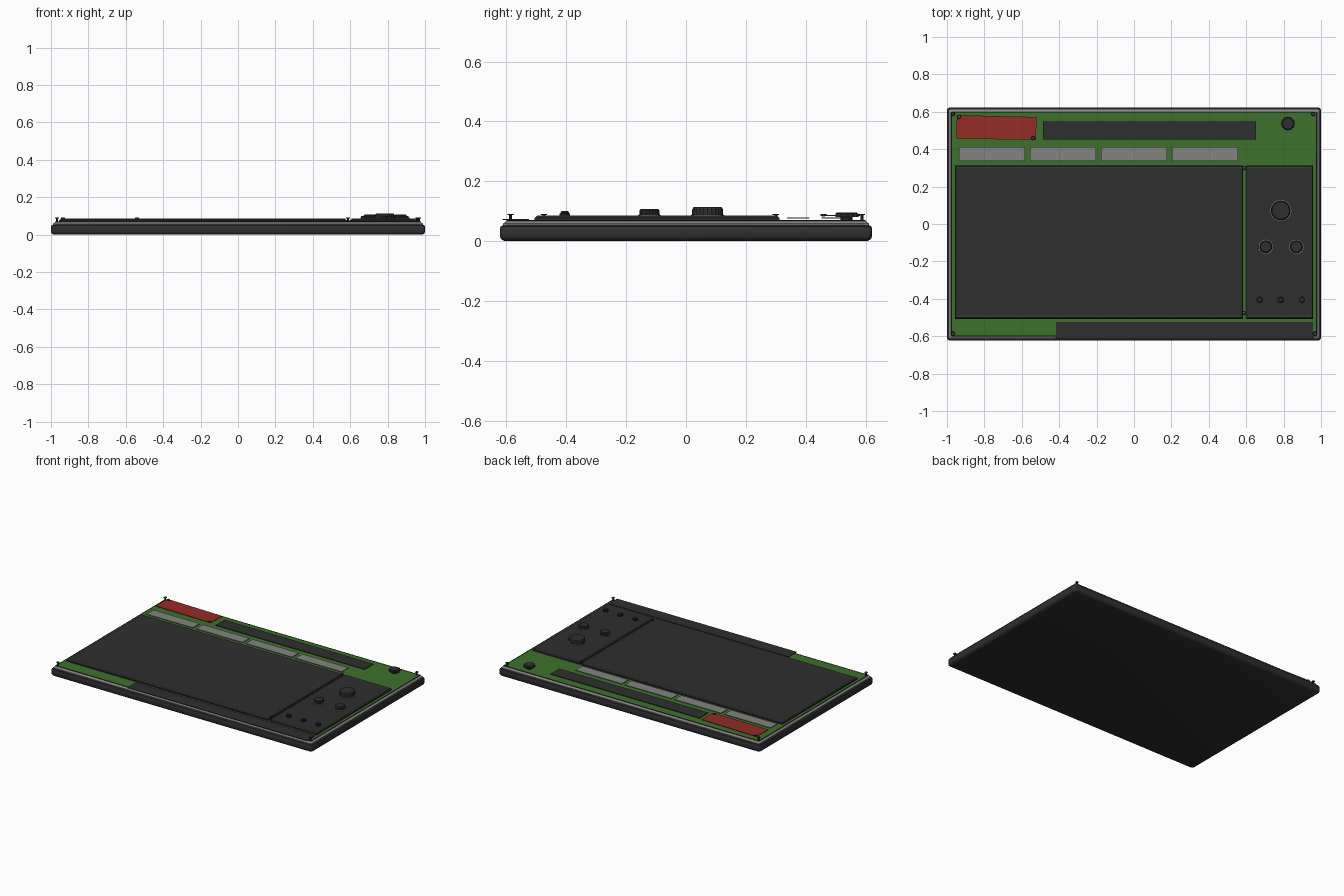
import bpy, bmesh, math

if "Cube" in bpy.data.objects:
    bpy.data.objects.remove(bpy.data.objects["Cube"])


def material(name, rgb):
    m = bpy.data.materials.new(name)
    m.diffuse_color = (*rgb, 1)
    m.use_nodes = True
    m.node_tree.nodes["Principled BSDF"].inputs["Base Color"].default_value = m.diffuse_color
    return m


DARK = material("charcoal", (0.028, 0.028, 0.028))
BLACK = material("black", (0.012, 0.012, 0.012))
GREEN = material("board_green", (0.045, 0.165, 0.025))
RED = material("label_red", (0.30, 0.025, 0.018))
GREY = material("grey", (0.23, 0.23, 0.225))


def finish(name, bm, mat, smooth=False):
    bmesh.ops.recalc_face_normals(bm, faces=bm.faces[:])
    me = bpy.data.meshes.new(name)
    bm.to_mesh(me)
    bm.free()
    me.materials.append(mat)
    ob = bpy.data.objects.new(name, me)
    bpy.context.collection.objects.link(ob)
    if smooth:
        bpy.ops.object.select_all(action='DESELECT')
        ob.select_set(True)
        bpy.context.view_layer.objects.active = ob
        bpy.ops.object.shade_smooth_by_angle(angle=math.radians(35))
    return ob


def loft(name, rings, mat, smooth=False):
    """Skin a stack of equal point loops and cap both ends."""
    bm = bmesh.new()
    loops = [[bm.verts.new(p) for p in r] for r in rings]
    n = len(loops[0])
    for a, b in zip(loops, loops[1:]):
        for i in range(n):
            bm.faces.new((a[i], a[(i + 1) % n], b[(i + 1) % n], b[i]))
    bm.faces.new(loops[0][::-1])
    bm.faces.new(loops[-1])
    return finish(name, bm, mat, smooth)


def rounded(x0, x1, y0, y1, z, inset=0, r=0.0, seg=5):
    """Rectangle loop with rounded corners."""
    x0, x1, y0, y1 = x0 + inset, x1 - inset, y0 + inset, y1 - inset
    if r <= 0:
        return [(x0, y0, z), (x1, y0, z), (x1, y1, z), (x0, y1, z)]
    pts = []
    for k, (cx, cy) in enumerate(((x1 - r, y1 - r), (x0 + r, y1 - r),
                                  (x0 + r, y0 + r), (x1 - r, y0 + r))):
        for i in range(seg + 1):
            a = (k + i / seg) * math.pi / 2
            pts.append((cx + r * math.cos(a), cy + r * math.sin(a), z))
    return pts


def slab(name, rect, profile, mat, r=0.0, smooth=False):
    return loft(name, [rounded(*rect, z, ins, r) for ins, z in profile], mat, smooth)


def plate(name, rect, z, mat, t=0.004):
    return slab(name, rect, [(0, z - t), (0, z)], mat)


def frame(name, rect, z0, z1, width, mat):
    """Thin rectangular strip."""
    o, i = rounded(*rect, z0), rounded(*rect, z0, width)
    up = lambda ring: [(x, y, z1) for x, y, _ in ring]
    bm = bmesh.new()
    loops = [[bm.verts.new(p) for p in r] for r in (o, up(o), up(i), i)]
    for k in range(4):
        a, b = loops[k], loops[(k + 1) % 4]
        for j in range(4):
            bm.faces.new((a[j], a[(j + 1) % 4], b[(j + 1) % 4], b[j]))
    return finish(name, bm, mat)


def disc(name, x, y, profile, mat, n=32, knurl=0.0, smooth=True):
    rings = []
    for r, z in profile:
        rings.append([(x + (r - knurl * (i % 2)) * math.cos(2 * math.pi * i / n),
                       y + (r - knurl * (i % 2)) * math.sin(2 * math.pi * i / n), z)
                      for i in range(n)])
    return loft(name, rings, mat, smooth)


# Housing: rounded tray, grey rim and green board
BODY = (-1, 1, -0.622, 0.622)
slab("housing", BODY,
     [(0.016, 0), (0.007, 0.004), (0.002, 0.01), (0, 0.018), (0, 0.042),
      (0.003, 0.049), (0.010, 0.053)], DARK, r=0.015, smooth=True)
slab("rim", BODY, [(0.010, 0.052), (0.010, 0.058), (0.022, 0.067)], GREY, r=0.008)
slab("board", BODY, [(0.023, 0.060), (0.023, 0.069)], GREEN, r=0.005)
frame("board_outline", (-0.978, 0.978, -0.600, 0.600), 0.067, 0.070, 0.005, BLACK)

# Raised panels, each with a black outline and a fine grey inlay
for name, rect in (("main_panel", (-0.957, 0.583, -0.507, 0.313)),
                   ("side_panel", (0.598, 0.957, -0.507, 0.313))):
    x0, x1, y0, y1 = rect
    slab(name, rect, [(0, 0.067), (0, 0.076), (0.010, 0.0845)], DARK)
    frame(name + "_outline", rect, 0.068, 0.0775, 0.004, BLACK)
    d = 0.009
    frame(name + "_inlay", (x0 + d, x1 - d, y0 + d, y1 - d), 0.083, 0.0852, 0.0025, GREY)

# Thin plates along the back and front edges
bm = bmesh.new()
corners = [(-0.950, 0.456), (-0.525, 0.450), (-0.520, 0.572), (-0.947, 0.582)]
face = bm.faces.new([bm.verts.new((x, y, 0.084)) for x, y in corners])
ext = bmesh.ops.extrude_face_region(bm, geom=[face])
for v in ext["geom"]:
    if isinstance(v, bmesh.types.BMVert):
        v.co.z += 0.003
finish("red_label", bm, RED)
plate("back_bar", (-0.487, 0.652, 0.452, 0.548), 0.079, DARK)
plate("front_bar", (-0.417, 0.957, -0.614, -0.525), 0.074, DARK)
for i in range(4):
    x = -0.936 + i * 0.3797
    plate(f"grey_key_{i + 1}", (x, x + 0.354, 0.338, 0.412), 0.079, GREY)


# Knobs: fine grey ring at the base and knurled cap
def knob(name, x, y, r, z0, z1, n, ring=True):
    h = z1 - z0
    if ring:
        disc(name + "_ring", x, y, [(r + 0.003, z0), (r + 0.003, z0 + 0.003)], GREY)
        disc(name + "_skirt", x, y, [(r, z0), (r, z0 + 0.004)], BLACK)
    disc(name, x, y, [(r - 0.001, z0), (r - 0.002, z1 - 0.2 * h), (r - 0.006, z1)],
         DARK, n=n, knurl=0.0025, smooth=False)


knob("large_knob", 0.785, 0.072, 0.053, 0.0845, 0.113, 48)
for i, x in enumerate((0.705, 0.868)):
    knob(f"medium_knob_{i + 1}", x, -0.122, 0.035, 0.0845, 0.107, 40)
for i, x in enumerate((0.672, 0.785, 0.898)):
    disc(f"small_knob_{i + 1}", x, -0.405,
         [(0.018, 0.0845), (0.018, 0.092), (0.014, 0.093), (0.013, 0.099)], BLACK, n=20)
    disc(f"small_knob_cap_{i + 1}", x, -0.405, [(0.012, 0.098), (0.011, 0.100)], DARK, n=20)
disc("corner_knob_stem", 0.823, 0.537, [(0.020, 0.067), (0.020, 0.082)], BLACK)
disc("corner_knob", 0.823, 0.537, [(0.037, 0.080), (0.037, 0.092), (0.032, 0.096)],
     DARK, n=24, knurl=0.005, smooth=False)

# Screws in the corners, between the panels and on the label
SCREWS = [(-0.968, 0.588, 0.069), (0.958, 0.588, 0.069), (-0.968, -0.586, 0.069),
          (0.968, -0.586, 0.069), (0.588, 0.300, 0.069), (0.588, -0.475, 0.069),
          (-0.935, 0.573, 0.082), (-0.540, 0.460, 0.082)]
for i, (x, y, z) in enumerate(SCREWS):
    disc(f"screw_{i + 1}", x, y, [(0.005, z), (0.005, 0.087), (0.011, 0.087),
                                  (0.010, 0.0905)], BLACK, n=12)
    disc(f"screw_slot_{i + 1}", x, y, [(0.004, 0.090), (0.004, 0.0912)], GREY, n=6)
